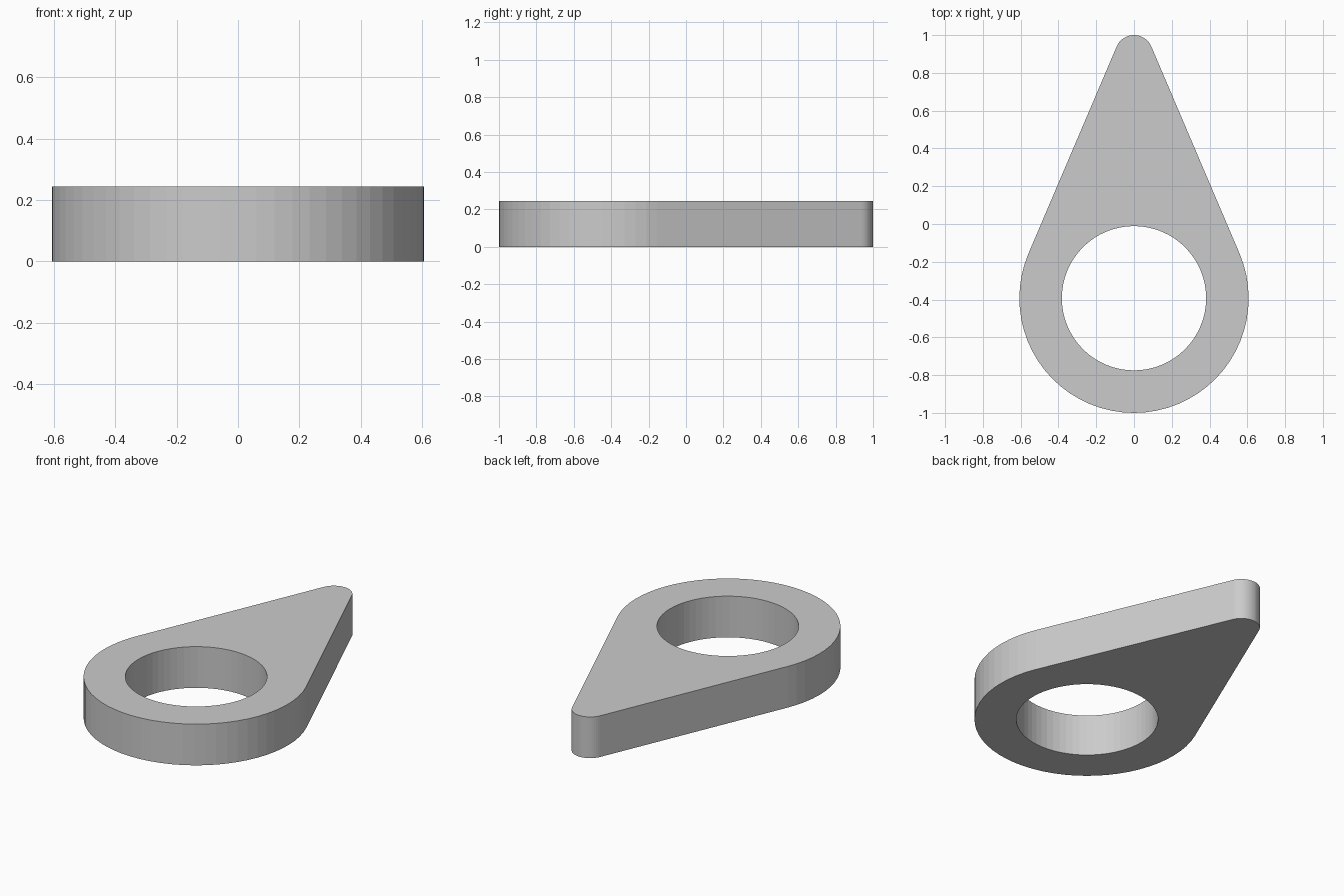
import bpy, bmesh
from math import asin, pi, cos, sin

cube = bpy.data.objects.get("Cube")
if cube:
    bpy.data.objects.remove(cube)

HEIGHT = 0.245
RING_R, HOLE_R, TIP_R = 0.607, 0.382, 0.1
RING_Y, TIP_Y = RING_R - 1, 1 - TIP_R

grey = bpy.data.materials.new("plain grey")
grey.use_nodes = True
colour = (0.6, 0.6, 0.6, 1)
grey.diffuse_color = colour
grey.node_tree.nodes["Principled BSDF"].inputs["Base Color"].default_value = colour


def arc(radius, cy, start, end, steps):
    angles = [start + (end - start) * i / steps for i in range(steps + 1)]
    return [(radius * cos(a), cy + radius * sin(a)) for a in angles]


# Outline: small tip arc and large ring arc joined by their common tangents
tangent = asin((RING_R - TIP_R) / (TIP_Y - RING_Y))
outline = arc(TIP_R, TIP_Y, tangent, pi - tangent, 20)
outline += arc(RING_R, RING_Y, pi - tangent, 2 * pi + tangent, 40)
hole = arc(HOLE_R, RING_Y, 0, 2 * pi, 64)[:-1]

# Flat plate with a round hole, extruded to full thickness
bm = bmesh.new()
edges = []
for loop in (outline, hole):
    verts = [bm.verts.new((x, y, 0)) for x, y in loop]
    edges += [bm.edges.new((v, verts[i - 1])) for i, v in enumerate(verts)]
bmesh.ops.triangle_fill(bm, edges=edges, use_beauty=True, use_dissolve=False)
result = bmesh.ops.extrude_face_region(bm, geom=bm.faces[:], use_keep_orig=True)
top = [g for g in result["geom"] if isinstance(g, bmesh.types.BMVert)]
bmesh.ops.translate(bm, verts=top, vec=(0, 0, HEIGHT))
bmesh.ops.recalc_face_normals(bm, faces=bm.faces[:])

mesh = bpy.data.meshes.new("teardrop_plate")
bm.to_mesh(mesh)
bm.free()
mesh.materials.append(grey)
plate = bpy.data.objects.new("teardrop_plate", mesh)
bpy.context.collection.objects.link(plate)
